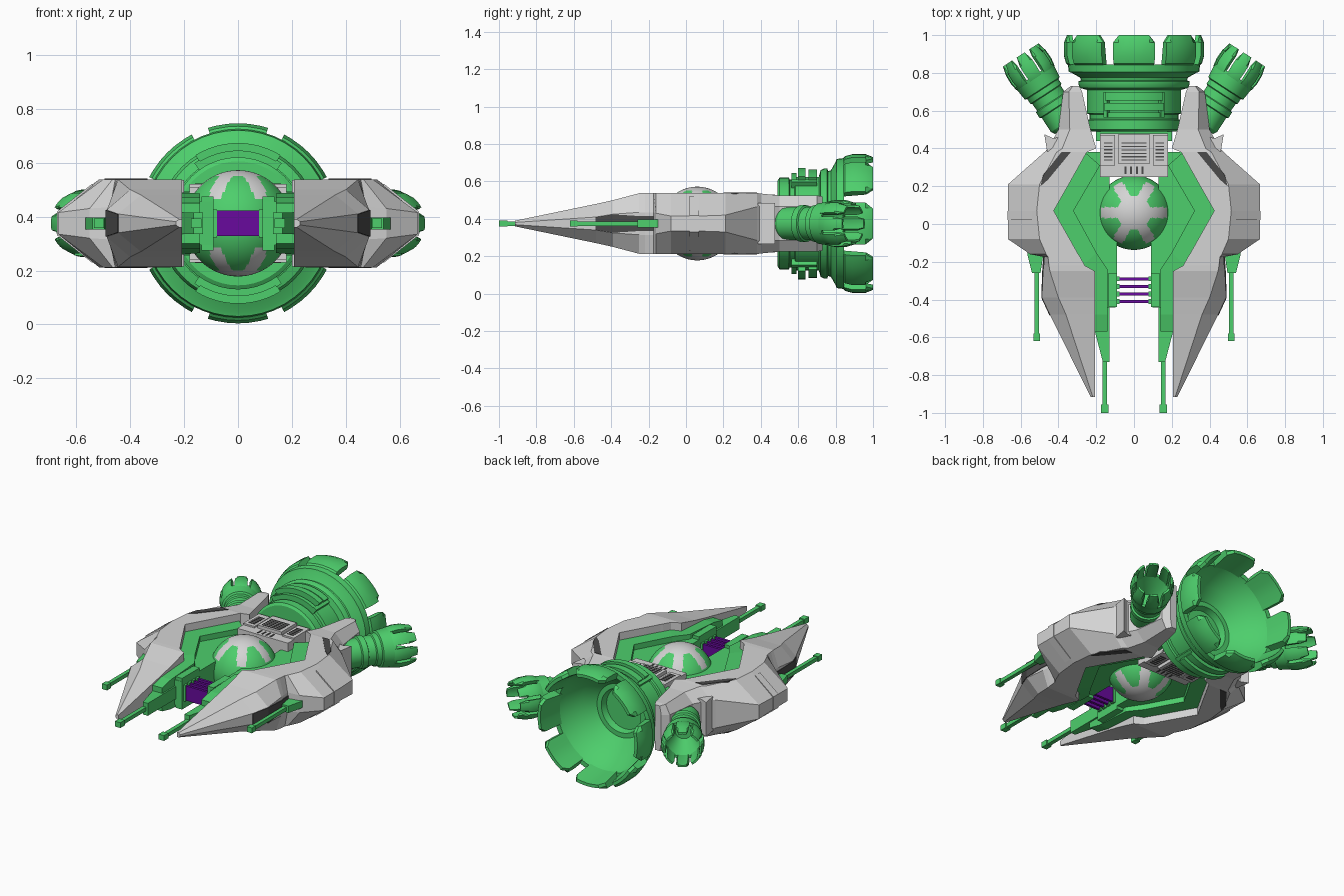
import bpy, bmesh, math
from mathutils import Matrix, Vector

ZC = 0.375  # height of the ship's centre line


def material(name, rgb):
    m = bpy.data.materials.new(name)
    m.diffuse_color = (*rgb, 1)
    return m


GREEN = material("green", (0.075, 0.62, 0.15))
GREY = material("light grey", (0.66, 0.66, 0.66))
DARK = material("dark grey", (0.07, 0.07, 0.07))
PURPLE = material("purple", (0.14, 0.003, 0.34))


def finish(bm, name, mat, mirror=False, smooth=False):
    bmesh.ops.recalc_face_normals(bm, faces=bm.faces[:])
    me = bpy.data.meshes.new(name)
    bm.to_mesh(me)
    bm.free()
    ob = bpy.data.objects.new(name, me)
    bpy.context.collection.objects.link(ob)
    me.materials.append(mat)
    if mirror:
        ob.modifiers.new("mirror", 'MIRROR').use_mirror_merge = False
    if smooth:
        bpy.ops.object.select_all(action='DESELECT')
        ob.select_set(True)
        bpy.context.view_layer.objects.active = ob
        bpy.ops.object.shade_smooth_by_angle(angle=math.radians(30))
    return ob


def add_loft(bm, sections, closed=False):
    """Skin a list of equal-length closed sections."""
    rings = [[bm.verts.new(p) for p in s] for s in sections]
    n = len(rings[0])
    pairs = list(zip(rings, rings[1:])) + ([(rings[-1], rings[0])] if closed else [])
    for a, b in pairs:
        for i in range(n):
            j = (i + 1) % n
            bm.faces.new((a[i], a[j], b[j], b[i]))
    if not closed:
        bm.faces.new(rings[0])
        bm.faces.new(rings[-1][::-1])


def add_box(bm, x0, x1, y0, y1, z0, z1):
    add_loft(bm, [[(x0, y, z0), (x1, y, z0), (x1, y, z1), (x0, y, z1)] for y in (y0, y1)])


def boxes(name, mat, dims, mirror=False):
    bm = bmesh.new()
    for d in dims:
        add_box(bm, *d)
    return finish(bm, name, mat, mirror)


def add_plate(bm, outline, z0, z1):
    add_loft(bm, [[(x, y, z) for x, y in outline] for z in (z0, z1)])


def ring_point(y, r, a):
    return (r * math.sin(a), y, r * math.cos(a))


def engine(name, profile, petal, place, mirror=False):
    """Lathed hollow bell along y with eight curved petals at its mouth."""
    bm = bmesh.new()
    seg = 48
    add_loft(bm, [[ring_point(y, r, 2 * math.pi * k / seg) for y, r in profile]
                  for k in range(seg)], closed=True)
    tip = max(y for y, r in petal)
    root = min(y for y, r in petal)
    for k in range(8):
        secs = []
        for deg in (-17.5, -13, -6, 0, 6, 13, 17.5):
            cut = tip - (0.22 * (tip - root) if abs(deg) > 17 else 0)
            secs.append([ring_point(min(y, cut), r, math.radians(deg + 45 * k)) for y, r in petal])
        add_loft(bm, secs)
    bm.transform(place)
    return finish(bm, name, GREEN, mirror, smooth=True)


# Main engine
engine("main_engine",
       [(0.49, 0.005), (0.49, 0.23), (0.50, 0.245), (0.55, 0.245), (0.555, 0.235), (0.58, 0.235),
        (0.585, 0.25), (0.71, 0.25), (0.72, 0.285), (0.74, 0.295), (0.755, 0.295), (0.76, 0.28), (0.775, 0.285),
        (0.80, 0.33), (0.805, 0.345), (0.845, 0.35), (0.845, 0.32), (0.80, 0.30),
        (0.72, 0.24), (0.66, 0.17), (0.66, 0.14), (0.62, 0.13), (0.62, 0.005)],
       [(0.83, 0.335), (0.85, 0.36), (0.89, 0.371), (0.96, 0.371), (1.0, 0.355), (1.0, 0.335), (0.835, 0.312)],
       Matrix.Translation((0, 0, ZC)))

# Curved vent frames above and below the main engine
bm = bmesh.new()
for base in (0, 180):
    for y0, y1, r, a0, a1 in ((0.565, 0.59, 0.27, -34, 34), (0.60, 0.64, 0.298, -32, 32),
                              (0.655, 0.70, 0.29, -32, 32), (0.565, 0.70, 0.275, -36, -31),
                              (0.565, 0.70, 0.275, 31, 36)):
        add_loft(bm, [[ring_point(y, q, math.radians(base + a0 + (a1 - a0) * i / 12))
                       for y, q in ((y0, 0.23), (y0, r), (y1, r), (y1, 0.23))] for i in range(13)])
bm.transform(Matrix.Translation((0, 0, ZC)))
finish(bm, "engine_vents", GREEN, smooth=True)

# Side engines, splayed outwards
engine("side_engine",
       [(-0.45, 0.003), (-0.45, 0.075), (-0.43, 0.088), (-0.34, 0.088), (-0.335, 0.098), (-0.30, 0.098),
        (-0.295, 0.088), (-0.25, 0.09), (-0.245, 0.098), (-0.215, 0.098), (-0.21, 0.11), (-0.165, 0.115),
        (-0.13, 0.12), (-0.13, 0.105), (-0.18, 0.085), (-0.26, 0.05), (-0.26, 0.003)],
       [(-0.17, 0.105), (-0.14, 0.121), (-0.10, 0.127), (-0.05, 0.125), (0, 0.112), (0, 0.10), (-0.14, 0.10)],
       Matrix.Translation((0.60, 0.895, ZC)) @ Matrix.Rotation(math.radians(-33), 4, 'Z'), True)

# Side hulls: y, inner x, top edge x, outer x, half height, outer half height
bm = bmesh.new()
add_loft(bm, [[(xi, y, ZC + h), (xt, y, ZC + h), (xo, y, ZC + e),
               (xo, y, ZC - e), (xt, y, ZC - h), (xi, y, ZC - h)]
              for y, xi, xt, xo, h, e in (
                  (-0.915, 0.207, 0.218, 0.23, 0.015, 0.006),
                  (-0.48, 0.207, 0.36, 0.445, 0.105, 0.035),
                  (-0.39, 0.207, 0.40, 0.487, 0.125, 0.05),
                  (-0.25, 0.207, 0.445, 0.482, 0.162, 0.06),
                  (-0.22, 0.26, 0.45, 0.478, 0.163, 0.06),
                  (-0.175, 0.285, 0.455, 0.475, 0.163, 0.06),
                  (-0.16, 0.295, 0.465, 0.55, 0.163, 0.055),
                  (-0.08, 0.34, 0.50, 0.667, 0.163, 0.04),
                  (0.07, 0.425, 0.515, 0.667, 0.163, 0.04),
                  (0.21, 0.345, 0.50, 0.667, 0.163, 0.045),
                  (0.38, 0.25, 0.41, 0.475, 0.163, 0.09),
                  (0.40, 0.20, 0.38, 0.455, 0.16, 0.09),
                  (0.50, 0.23, 0.34, 0.40, 0.15, 0.09),
                  (0.70, 0.275, 0.345, 0.375, 0.15, 0.09),
                  (0.73, 0.29, 0.325, 0.335, 0.145, 0.09))])
finish(bm, "side_hull", GREY, True)

# Swept points behind the hull shoulders
bm = bmesh.new()
add_plate(bm, [(0.36, 0.385), (0.46, 0.385), (0.475, 0.475), (0.43, 0.455), (0.38, 0.46)], ZC - 0.11, ZC + 0.11)
finish(bm, "shoulder_point", GREY, True)

# Band round the widest part of the hull
bm = bmesh.new()
add_loft(bm, [[(0.54, yy, ZC + 0.147), (0.671, yy, ZC + 0.044), (0.671, yy, ZC - 0.044),
               (0.54, yy, ZC - 0.147)] for yy in (0.02, 0.07)])
finish(bm, "hull_band", GREY, True)

# Dark slots on the hull shoulders
bm = bmesh.new()
for s in (1, -1):
    add_plate(bm, [(0.495, 0.20), (0.48, 0.26), (0.385, 0.38), (0.335, 0.38), (0.455, 0.235)],
              ZC + s * 0.158, ZC + s * 0.166)
finish(bm, "hull_slots", DARK, True)

# Dark grooves along the hull sides behind the side guns
bm = bmesh.new()
add_loft(bm, [[(x - 0.01, y, ZC - h), (x + 0.004, y, ZC - h), (x + 0.004, y, ZC + h), (x - 0.01, y, ZC + h)]
              for y, x, h in ((-0.485, 0.443, 0.034), (-0.39, 0.487, 0.049), (-0.25, 0.482, 0.04),
                              (-0.165, 0.476, 0.04))])
finish(bm, "side_groove", DARK, True)

# Inner deck plates: low deck, raised step beside the hull and thin front prongs
bm = bmesh.new()
add_plate(bm, [(0.17, 0.38), (0.26, 0.38), (0.435, 0.07), (0.27, -0.22), (0.207, -0.25), (0.207, -0.45),
               (0.09, -0.44), (0.09, -0.10), (0.13, 0.06), (0.13, 0.25)], ZC - 0.08, ZC + 0.08)
add_plate(bm, [(0.13, -0.44), (0.207, -0.44), (0.207, -0.57), (0.165, -0.73), (0.13, -0.73)],
          ZC - 0.04, ZC + 0.04)
finish(bm, "inner_deck", GREEN, True)
bm = bmesh.new()
add_loft(bm, [[(xo, yo, ZC + h), (xi, yi, ZC + h), (xi, yi, ZC - h), (xo, yo, ZC - h)]
              for xo, yo, xi, yi, h in (
                  (0.26, 0.38, 0.18, 0.31, 0.115),
                  (0.437, 0.07, 0.32, 0.07, 0.115),
                  (0.27, -0.22, 0.20, -0.15, 0.115),
                  (0.209, -0.25, 0.14, -0.24, 0.11),
                  (0.209, -0.48, 0.14, -0.48, 0.095),
                  (0.209, -0.57, 0.14, -0.57, 0.075))])
finish(bm, "raised_step", GREEN, True)
boxes("bar_bracket", GREEN, [(0.09, 0.135, -0.44, -0.26, ZC - 0.10, ZC + 0.10)], True)

# Energy bars between the deck plates
ys = (-0.29, -0.33, -0.37, -0.41)
boxes("energy_bars", PURPLE, [(-0.08, 0.08, y - 0.008, y + 0.008, ZC - 0.047, ZC + 0.047) for y in ys])
boxes("bar_sockets", GREEN, [(0.077, 0.095, y - 0.013, y + 0.013, ZC - 0.052, ZC + 0.052) for y in ys], True)

# Front and side guns
boxes("front_gun", GREEN, [(0.142, 0.168, -0.97, -0.70, ZC - 0.012, ZC + 0.012),
                           (0.136, 0.174, -1.0, -0.955, ZC - 0.017, ZC + 0.017)], True)
bm = bmesh.new()
add_box(bm, 0.503, 0.527, -0.60, -0.24, ZC - 0.012, ZC + 0.012)
add_box(bm, 0.497, 0.533, -0.62, -0.58, ZC - 0.017, ZC + 0.017)
add_plate(bm, [(0.495, -0.26), (0.54, -0.26), (0.565, -0.16), (0.56, -0.13), (0.48, -0.13), (0.48, -0.16)],
          ZC - 0.022, ZC + 0.022)
finish(bm, "side_gun", GREEN, True)

# Round cockpit with a six-armed star on its top and bottom
bm = bmesh.new()
bmesh.ops.create_uvsphere(bm, u_segments=120, v_segments=60, radius=0.197)
for f in bm.faces:
    c = f.calc_center_median()
    polar = math.degrees(math.acos(min(1, abs(c.z) / c.length)))
    turn = abs((math.degrees(math.atan2(c.y, c.x)) + 30) % 60 - 30)
    across = math.hypot(c.x, c.y) * math.sin(math.radians(turn))
    f.material_index = int(polar < 27 or (polar < 63 and across < 0.029))
bm.transform(Matrix.Translation((0, 0.06, ZC)))
finish(bm, "cockpit_ball", GREEN, smooth=True).data.materials.append(GREY)

# Machinery block behind the cockpit, with slotted panels above and below
boxes("machinery_block", GREY, [(-0.18, 0.18, 0.25, 0.48, ZC - 0.135, ZC + 0.135),
                                (-0.085, 0.085, 0.32, 0.475, ZC - 0.155, ZC + 0.155),
                                (-0.18, -0.10, 0.31, 0.47, ZC - 0.145, ZC + 0.145),
                                (0.10, 0.18, 0.31, 0.47, ZC - 0.145, ZC + 0.145)])
boxes("rear_coupling", GREEN, [(-0.20, 0.20, 0.44, 0.52, ZC - 0.12, ZC + 0.12)])
slots = []
for i in range(6):
    y = 0.335 + i * 0.018
    slots.append((-0.065, 0.065, y, y + 0.006, ZC - 0.158, ZC + 0.158))
    for s in (1, -1):
        x = sorted((s * 0.115, s * 0.16))
        slots.append((*x, y, y + 0.007, ZC - 0.148, ZC + 0.148))
for x in (-0.045, -0.015, 0.015, 0.045):
    slots.append((x - 0.005, x + 0.005, 0.265, 0.305, ZC - 0.138, ZC + 0.138))
boxes("machinery_slots", DARK, slots)
